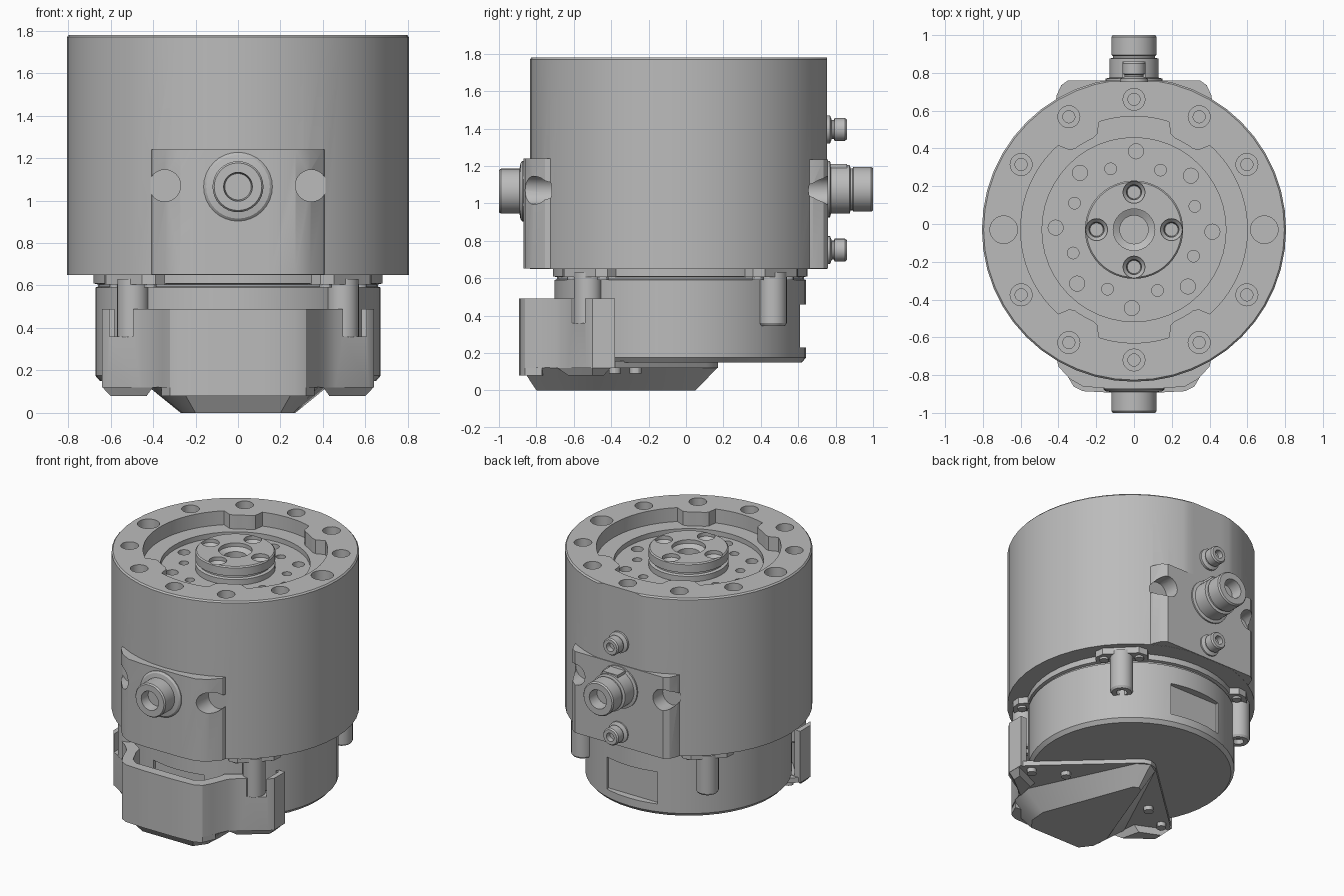
import bpy, bmesh, math
from mathutils import Matrix, Vector

old = bpy.data.objects.get("Cube")
if old:
    bpy.data.objects.remove(old, do_unlink=True)

CY = -0.03  # y of the main axis
metal = bpy.data.materials.new("light_grey_metal")
metal.use_nodes = True
GREY = (0.5, 0.5, 0.5, 1)
metal.diffuse_color = GREY
metal.node_tree.nodes["Principled BSDF"].inputs["Base Color"].default_value = GREY


def finish(name, bm):
    bmesh.ops.remove_doubles(bm, verts=bm.verts, dist=1e-5)
    bmesh.ops.recalc_face_normals(bm, faces=bm.faces)
    me = bpy.data.meshes.new(name)
    bm.to_mesh(me)
    bm.free()
    me.materials.append(metal)
    ob = bpy.data.objects.new(name, me)
    bpy.context.collection.objects.link(ob)
    return ob


def lathe(name, profile, x=0, y=CY, z=0, steps=24, axis="Z"):
    """Spin (radius, height) pairs; axis "F" points to the front, "B" to the back."""
    bm = bmesh.new()
    vs = [bm.verts.new((r, 0, h)) for r, h in profile]
    for a, b in zip(vs, vs[1:]):
        bm.edges.new((a, b))
    bmesh.ops.spin(bm, geom=bm.verts[:] + bm.edges[:], cent=(0, 0, 0),
                   axis=(0, 0, 1), angle=math.tau, steps=steps)
    turn = {"Z": 0, "F": math.pi / 2, "B": -math.pi / 2}[axis]
    m = Matrix.Translation((x, y, z)) @ Matrix.Rotation(turn, 4, "X")
    bmesh.ops.transform(bm, matrix=m, verts=bm.verts)
    return finish(name, bm)


def rod(name, r, lo, hi, **kw):
    return lathe(name, [(0, lo), (r, lo), (r, hi), (0, hi)], **kw)


def loft(name, low, z0, high, z1):
    """Solid between two outlines with equal point counts."""
    bm = bmesh.new()
    a = [bm.verts.new((x, y, z0)) for x, y in low]
    b = [bm.verts.new((x, y, z1)) for x, y in high]
    bm.faces.new(a)
    bm.faces.new(b)
    for i in range(len(a)):
        j = (i + 1) % len(a)
        bm.faces.new((a[i], a[j], b[j], b[i]))
    return finish(name, bm)


def prism(name, pts, z0, z1):
    return loft(name, pts, z0, pts, z1)


def both(half):
    """Mirror a half outline in x."""
    return half + [(-x, y) for x, y in reversed(half) if abs(x) > 1e-6]


def box(name, x0, x1, y0, y1, z0, z1):
    return prism(name, [(x0, y0), (x1, y0), (x1, y1), (x0, y1)], z0, z1)


def cut(ob, *cutters):
    for c in cutters:
        c.hide_render = True
        mod = ob.modifiers.new("cut", "BOOLEAN")
        mod.operation, mod.solver, mod.object = "DIFFERENCE", "EXACT", c
        bpy.context.view_layer.objects.active = ob
        bpy.ops.object.modifier_apply(modifier=mod.name)
        bpy.data.objects.remove(c, do_unlink=True)


def around(n, radius, start=0):
    for i in range(n):
        a = math.radians(start) + math.tau * i / n
        yield i, radius * math.cos(a), CY + radius * math.sin(a)


# Main drum with a flat back
body = lathe("main_body", [(0, .65), (.805, .65), (.805, 1.77), (.796, 1.78), (0, 1.78)], steps=48)
cut(body, box("cutter", -1, 1, .755, 1, 0, 2))

# Lobed recess in the top, then the lower round floor
outline = []
for deg in range(0, 360, 3):
    a = math.radians(deg)
    fold = math.degrees(math.asin(abs(math.sin(a))))
    lobe = min(1, max(0, (11.5 - abs(fold - 60)) / 3))
    r = .6 - .07 * lobe
    outline.append((r * math.cos(a), CY + r * math.sin(a)))
cut(body, prism("cutter", outline, 1.68, 1.9),
    rod("cutter", .487, 1.645, 1.9, steps=48))

# Rim bolt holes and floor holes
for i, x, y in around(12, .69):
    if i % 6 == 0:
        cut(body, rod("cutter", .073, 1.66, 1.9, x=x, y=y))
    else:
        cut(body, lathe("cutter", [(0, 1.5), (.032, 1.5), (.032, 1.68), (.058, 1.68),
                                   (.058, 1.9), (0, 1.9)], x=x, y=y))
for radius, size, start in ((.415, .04, -1.5), (.345, .031, 21)):
    for i, x, y in around(8, radius, start):
        cut(body, rod("cutter", size, 1.58, 1.72, x=x, y=y, steps=16))

# Raised pads carrying the connectors
front_pad = prism("front_pad", both([(.42, -.66), (.4, -.755), (.34, -.82), (.27, -.86), (.15, -.87)]), .651, 1.24)
back_pad = prism("back_pad", both([(.42, .6), (.41, .68), (.385, .735), (.35, .76)]), .651, 1.235)
for s in (-1, 1):
    for ob in (body, front_pad):
        cut(ob, rod("cutter", .075, .72, 1, x=s * .345, y=0, z=1.07, axis="F"))
    for ob in (body, back_pad):
        cut(ob, rod("cutter", .075, .65, 1, x=s * .345, y=0, z=1.07, axis="B"))

# Central output hub
hub = lathe("output_hub", [(0, 1.62), (.26, 1.62), (.26, 1.685), (.24, 1.69), (.24, 1.705), (.26, 1.71),
                           (.26, 1.768), (.252, 1.776), (0, 1.776)], steps=48)
cut(hub, lathe("cutter", [(0, 1.64), (.075, 1.64), (.075, 1.73), (.11, 1.75), (.11, 1.9), (0, 1.9)], steps=32))
for i, x, y in around(4, .198):
    cut(hub, lathe("cutter", [(0, 1.68), (.035, 1.68), (.04, 1.73), (.058, 1.75), (.058, 1.9), (0, 1.9)], x=x, y=y))

# Front and back round connectors
lathe("front_connector", [(0, .7), (.14, .7), (.14, .862), (.162, .862), (.162, .875), (.15, .885), (.12, .89),
                          (.12, .99), (.112, 1), (.068, 1), (.062, .93), (0, .93)], y=0, z=1.065, axis="F", steps=32)
lathe("back_connector", [(0, .7), (.15, .7), (.15, .77), (.13, .775), (.13, .875), (.112, .88), (.112, .89),
                         (.12, .895), (.12, .99), (.112, 1), (.068, 1), (.062, .92), (0, .92)],
      y=0, z=1.075, axis="B", steps=32)
box("connector_key", -.06, .06, .74, .86, 1.15, 1.21)

# Small ports above and below the back connector
for name, z in (("upper_port", 1.395), ("lower_port", .75)):
    lathe(name, [(0, .7), (.075, .7), (.075, .77), (.05, .78), (.05, .79), (.061, .795), (.061, .85),
                 (.053, .86), (.03, .86), (.03, .82), (0, .82)], y=0, z=z, axis="B")

# Lower housing with a window at front and back
cap = lathe("lower_housing", [(0, .66), (.68, .66), (.68, .61), (.66, .605), (.66, .595), (.672, .59),
                              (.672, .175), (.65, .15), (0, .15)], steps=48)
cut(cap, box("cutter", -.2, .2, .59, .8, .23, .46),
    box("cutter", -.2, .2, -.9, -.65, .23, .46))

# Screw posts and their ears on the housing flange
for i, x, y in around(4, .7, 45):
    post = lathe("screw_post", [(0, .345), (.065, .345), (.075, .36), (.075, .63), (0, .63)], x=x, y=y, steps=20)
    cut(post, rod("cutter", .035, .2, .38, x=x, y=y, steps=12))
    ear = prism("screw_ear", [(-.08, -.17), (.03, -.17), (.07, -.12), (.07, .12), (.03, .17), (-.08, .17)], .605, .655)
    ear.data.transform(Matrix.Translation((x, y, 0)) @ Matrix.Rotation(math.atan2(y - CY, x), 4, "Z")
                       @ Matrix.Translation((-.01, 0, 0)))
    for s in (-1, 1):
        d = Vector((x, y - CY, 0)).normalized()
        rod("ear_screw", .03, .59, .62, x=x - s * .115 * d.y, y=y + s * .115 * d.x, steps=12)

# Front bracket: hollow wall around the housing
edge = [(.64, -.5), (.615, -.535), (.46, -.63), (.40, -.69), (.355, -.8), (.32, -.86), (.27, -.885), (.12, -.893)]
bracket = prism("front_bracket", both([(.64, -.38)] + edge), .12, .49)
cut(bracket, rod("cutter", .69, .16, .7, steps=48),
    prism("cutter", both([(.36, -.5), (.33, -.68), (.28, -.79), (.23, -.825)]), .16, .7))
for s in (-1, 1):
    cut(bracket, box("cutter", s * .55 - .055, s * .55 + .055, -.75, -.4, .36, .7))

# Base plate tapering to a point, with a sloped keel beneath
prism("base_plate", both([(0, .17), (.05, .155), (.1, .11), (.61, -.36), (.64, -.4)] + edge), .12, .156)
loft("base_keel",
     both([(0, .05), (.035, .03), (.27, -.6), (.26, -.72), (.2, -.8)]), 0,
     both([(0, .17), (.08, .12), (.42, -.6), (.38, -.75), (.27, -.88)]), .122)
prism("front_lip", both([(.2, -.75), (.36, -.77), (.32, -.86), (.27, -.885), (.12, -.893)]), .08, .125)
for s in (-1, 1):
    low = [(s * x, y) for x, y in ((.6, -.44), (.6, -.5), (.46, -.61), (.43, -.63), (.46, -.5))]
    high = [(s * x, y) for x, y in ((.64, -.4), (.64, -.5), (.46, -.63), (.40, -.69), (.42, -.5))]
    loft("bracket_foot", low, .08, high, .122)
    rod("plate_screw", .032, .09, .13, x=s * .35, y=-.27, steps=12)
    rod("plate_screw", .032, .09, .13, x=s * .55, y=-.38, steps=12)

# Smooth curved faces, keep the corners crisp
bpy.ops.object.select_all(action="DESELECT")
for ob in bpy.context.scene.objects:
    if ob.type == "MESH" and metal.name in ob.data.materials:
        ob.select_set(True)
        bpy.context.view_layer.objects.active = ob
bpy.ops.object.shade_smooth_by_angle(angle=math.radians(30))
